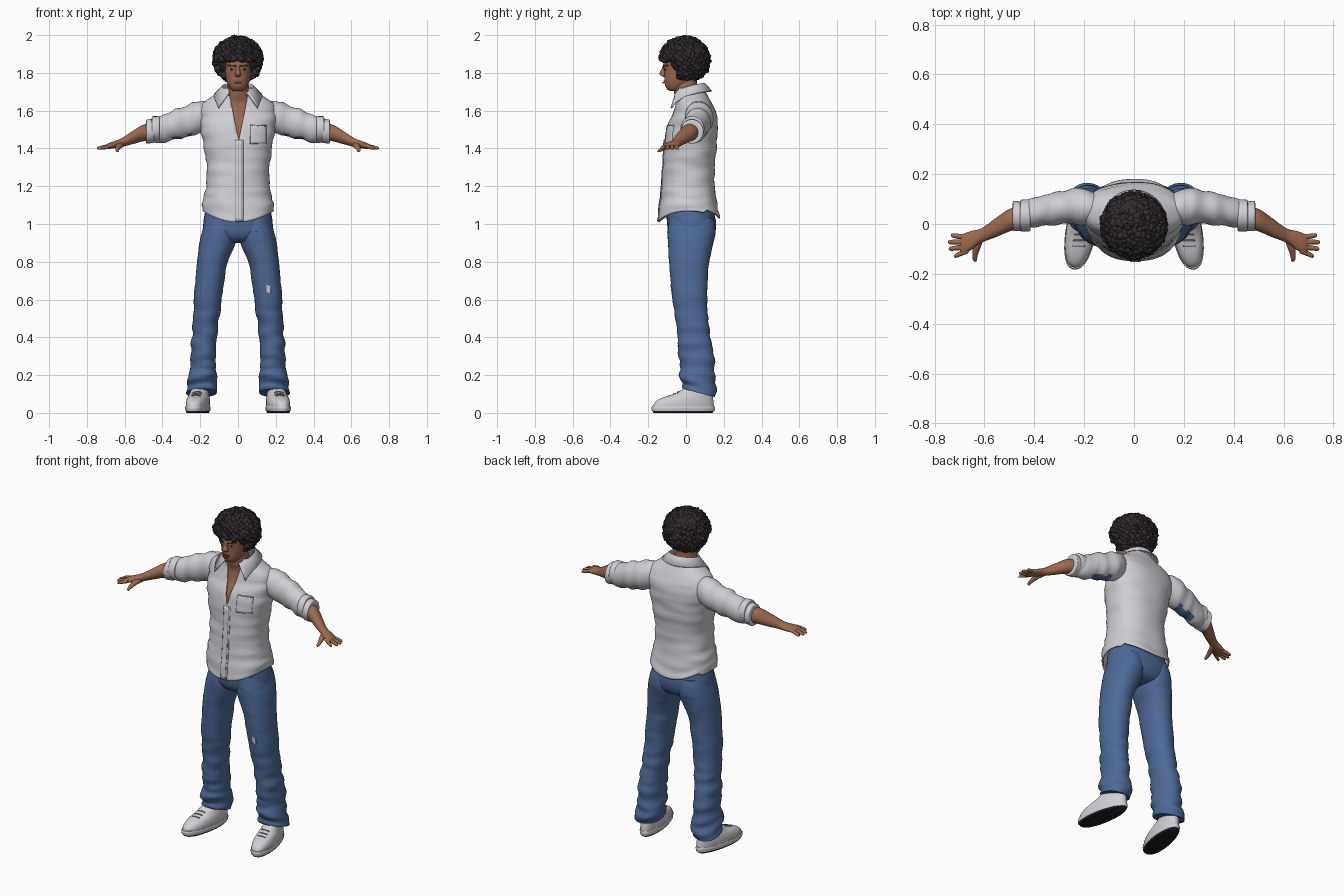
import bpy, bmesh, math, random
from mathutils import Vector, Matrix, noise
from mathutils.bvhtree import BVHTree

random.seed(4)
if "Cube" in bpy.data.objects:
    bpy.data.objects.remove(bpy.data.objects["Cube"])


def material(name, rgb):
    m = bpy.data.materials.new(name)
    m.use_nodes = True
    m.diffuse_color = (*rgb, 1)
    m.node_tree.nodes["Principled BSDF"].inputs["Base Color"].default_value = (*rgb, 1)
    return m


shirt_white = material("shirt white", (.62, .62, .66))
denim = material("denim blue", (.075, .14, .31))
skin = material("skin brown", (.34, .145, .08))
lip_brown = material("lip brown", (.2, .07, .05))
hair_black = material("hair black", (.032, .026, .03))
shoe_white = material("shoe white", (.64, .63, .66))
sole_black = material("sole black", (.012, .012, .014))
seam_grey = material("seam grey", (.2, .2, .22))
made = []


def finish(name, bm, mat, mirror=False, thick=0):
    bmesh.ops.recalc_face_normals(bm, faces=bm.faces)
    me = bpy.data.meshes.new(name)
    bm.to_mesh(me)
    bm.free()
    me.materials.append(mat)
    ob = bpy.data.objects.new(name, me)
    bpy.context.collection.objects.link(ob)
    if thick:
        mod = ob.modifiers.new("thickness", 'SOLIDIFY')
        mod.thickness, mod.offset = thick, -1
    if mirror:
        ob.modifiers.new("mirror", 'MIRROR').use_mirror_merge = False
    made.append(ob)
    return ob


def dense(rows, n):
    """Smoothly interpolate the cross-section rows."""
    out = []
    for i in range(len(rows) - 1):
        a, b, c, d = (rows[max(0, min(len(rows) - 1, i + k))] for k in (-1, 0, 1, 2))
        for t in (k / n for k in range(n)):
            out.append([q + .5 * t * (r - p + t * (2*p - 5*q + 4*r - s + t * (3*(q - r) + s - p)))
                        for p, q, r, s in zip(a, b, c, d)])
    return out + [list(rows[-1])]


def sweep(axis, rows, fold=None, power=2, bend=None, caps=True, n=5, seg=32):
    """Stack ellipses along an axis: (position, centre a, centre b, radius a, radius b)."""
    bm, rings = bmesh.new(), []
    stretch = Vector([24 if k == axis else 6 for k in range(3)])
    for t, ca, cb, ra, rb in dense(rows, n):
        ring = []
        for k in range(seg):
            ang = math.tau * k / seg
            u, v = (math.copysign(abs(f) ** (2 / power), f) for f in (math.cos(ang), math.sin(ang)))
            ra, rb = max(ra, .001), max(rb, .001)
            co = [ca + ra * u, cb + rb * v]
            co.insert(axis, t)
            if fold:
                w = fold(t) * noise.noise(Vector(co) * stretch)
                co = [ca + ra * u * (1 + w), cb + rb * v * (1 + w)]
                co.insert(axis, t)
            co = Vector(co)
            ring.append(bm.verts.new(bend(co) if bend else co))
        rings.append(ring)
    for lo, hi in zip(rings, rings[1:]):
        for k in range(seg):
            bm.faces.new((lo[k - 1], lo[k], hi[k], hi[k - 1]))
    if caps:
        bm.faces.new(rings[0])
        bm.faces.new(rings[-1])
    return bm


def patch(name, mat, target, centre, size, tilt=0, down=False, mirror=False, thick=.005, n=8):
    """Lay a thin plate onto the front (or the top) of another part."""
    bpy.context.view_layer.update()
    tree = BVHTree.FromObject(target, bpy.context.evaluated_depsgraph_get())
    bm, grid = bmesh.new(), []
    ray = Vector((0, 0, -1)) if down else Vector((0, 1, 0))
    for i in range(n + 1):
        for j in range(n + 1):
            a = (i / n - .5) * size[0]
            x, h = centre[0] + a, centre[1] + (j / n - .5) * size[1] + tilt * a
            start = Vector((x, h, 1)) if down else Vector((x, -1, h))
            hit = tree.ray_cast(start, ray)[0] or tree.find_nearest(start)[0]
            grid.append(bm.verts.new(hit - ray * thick * .6))
    for i in range(n):
        for j in range(n):
            k = i * (n + 1) + j
            bm.faces.new((grid[k], grid[k + 1], grid[k + n + 2], grid[k + n + 1]))
    return finish(name, bm, mat, mirror, thick)


# Shirt body with curved hem and open neck
def hem(co):
    drop = max(0, (1.2 - co.z) / .19)
    co.z += drop * (.06 * min(1, (co.x / .19) ** 2) + .02 * (co.y > .1))
    return co


bm = sweep(2, [(1.01, 0, .015, .19, .163), (1.1, 0, .013, .184, .152), (1.2, 0, .012, .168, .14),
               (1.3, 0, .015, .166, .136), (1.4, 0, .022, .18, .14), (1.5, 0, .032, .198, .136),
               (1.58, 0, .045, .205, .117), (1.635, 0, .042, .19, .097), (1.67, 0, .035, .145, .085),
               (1.7, 0, .025, .1, .08), (1.72, 0, .02, .085, .076)],
           fold=lambda t: .05 if t < 1.6 else 0, power=2.3, bend=hem, caps=False, seg=56)
tip = Vector((.004, 0, 1.445))
edges = [Vector((.255, 0, s * .052)) for s in (1, -1)]
for e in edges:
    front = [f for f in bm.faces if f.calc_center_median().y < -.01 and f.calc_center_median().z > 1.4]
    geom = front + list({x for f in front for x in (*f.edges, *f.verts)})
    bmesh.ops.bisect_plane(bm, geom=geom, plane_co=tip, plane_no=Vector((e.x, 0, -e.z)))
gap = []
for f in bm.faces:
    c = f.calc_center_median() - tip
    if c.y < -.01 and c.z > 0 and abs(c.x) < c.z * .052 / .255:
        gap.append(f)
bmesh.ops.delete(bm, geom=gap, context='FACES')
shirt = finish("shirt_body", bm, shirt_white, thick=.008)

# Shirt front: button band, seams, breast pocket
patch("button_band", shirt_white, shirt, (.006, 1.23), (.044, .43), thick=.006, n=20)
for x in (-.014, .018):
    patch("band_seam", seam_grey, shirt, (x, 1.23), (.003, .43), thick=.008, n=20)
patch("breast_pocket", shirt_white, shirt, (.108, 1.475), (.085, .1), thick=.006)
patch("pocket_seam", seam_grey, shirt, (.108, 1.522), (.08, .004), tilt=-.08, thick=.009)

# Collar
bm, strip = bmesh.new(), []
for k in range(33):
    t = k / 16 - 1
    a = math.pi / 2 + t * 2.6
    c, s = math.cos(a), math.sin(a)
    strip.append([bm.verts.new(p) for p in (
        (.078 * c, .015 + .078 * s, 1.72 - .04 * t * t),
        (.084 * c, .015 + .084 * s, 1.748 - .05 * t * t),
        (.125 * c - .04 * t ** 5, .02 + .118 * s, 1.705 - .09 * abs(t) ** 3))])
for p, q in zip(strip, strip[1:]):
    for i in (0, 1):
        bm.faces.new((p[i], p[i + 1], q[i + 1], q[i]))
finish("collar", bm, shirt_white, thick=.007)

# Sleeves with rolled cuffs
sleeves = finish("sleeves", sweep(0, [(.13, .06, 1.575, .05, .07), (.2, .068, 1.567, .073, .086),
                                      (.27, .068, 1.545, .068, .082), (.35, .055, 1.52, .062, .077),
                                      (.42, .042, 1.496, .057, .07), (.46, .035, 1.488, .054, .062)],
                                  fold=lambda t: .13 if t > .2 else .04), shirt_white, mirror=True)
sleeves.data.materials.append(denim)
for p in sleeves.data.polygons:
    if p.normal.z < -.8 and .24 < p.center.x < .36:
        p.material_index = 1
for x, grow in ((.435, 1.06), (.465, 1)):
    rows = [(x + d, .078 - x * .1, 1.675 - x * .4, .06 * grow * r, .064 * grow * r)
            for d, r in ((-.02, .9), (-.015, 1), (.012, 1.02), (.02, .98), (.022, .8))]
    finish("rolled_cuff", sweep(0, rows, fold=lambda t: .08, n=3), shirt_white, mirror=True)

# Forearms, hands, fingers
finish("forearms", sweep(0, [(.43, .035, 1.49, .045, .045), (.5, .015, 1.482, .045, .044),
                             (.55, -.012, 1.461, .039, .036), (.6, -.04, 1.438, .03, .026),
                             (.625, -.052, 1.428, .03, .022), (.655, -.067, 1.42, .038, .019),
                             (.685, -.08, 1.413, .04, .015), (.698, -.084, 1.411, .03, .008)]),
       skin, mirror=True)
for name, y0, x1, y1 in (("little_fingers", -.055, .735, -.045), ("ring_fingers", -.072, .747, -.073),
                         ("middle_fingers", -.09, .744, -.1), ("index_fingers", -.106, .722, -.13)):
    rows = [(.665 + (x1 - .665) * t, y0 + (y1 - y0) * t, 1.417 - .017 * t, r, r)
            for t, r in ((0, .011), (.5, .0105), (.85, .009), (.96, .006), (1, .001))]
    finish(name, sweep(0, rows, seg=12), skin, mirror=True)
finish("thumbs", sweep(1, [(-.05, .615, 1.422, .016, .016), (-.09, .63, 1.412, .016, .014),
                           (-.125, .638, 1.397, .011, .011), (-.145, .638, 1.388, .008, .008),
                           (-.152, .637, 1.385, .001, .001)], seg=14), skin, mirror=True)

# Chest and neck
finish("chest_and_neck", sweep(2, [(1.4, 0, .02, .15, .122), (1.5, 0, .032, .17, .118),
                                   (1.58, 0, .04, .15, .098), (1.64, 0, .03, .11, .078),
                                   (1.68, 0, .01, .07, .07), (1.72, 0, -.003, .058, .063),
                                   (1.78, 0, 0, .055, .06)]), skin)

# Head, nose, ears
head = finish("head", sweep(2, [(1.703, 0, -.062, .018, .02), (1.71, 0, -.06, .034, .036),
                                (1.73, 0, -.05, .049, .06), (1.76, 0, -.032, .062, .082),
                                (1.8, 0, -.017, .071, .099), (1.85, 0, -.008, .076, .112),
                                (1.9, 0, -.003, .076, .105), (1.95, 0, 0, .055, .075),
                                (1.97, 0, 0, .02, .03)], power=2.2), skin)
finish("nose", sweep(2, [(1.778, 0, -.113, .008, .006), (1.786, 0, -.119, .017, .015),
                         (1.798, 0, -.122, .015, .018), (1.82, 0, -.117, .009, .013),
                         (1.845, 0, -.113, .009, .007)], seg=16), skin)
finish("ears", sweep(2, [(1.765, .07, .005, .004, .006), (1.78, .074, .008, .009, .016),
                         (1.81, .078, .012, .011, .022), (1.825, .078, .014, .004, .01)], seg=16),
       skin, mirror=True)

# Painted face details
patch("eyebrows", hair_black, head, (.035, 1.838), (.04, .009), tilt=.1, mirror=True)
patch("eye_whites", shirt_white, head, (.034, 1.818), (.024, .007), mirror=True, thick=.003)
patch("irises", hair_black, head, (.034, 1.818), (.01, .008), mirror=True, thick=.004)
patch("upper_lip", lip_brown, head, (0, 1.757), (.042, .006), thick=.004)
patch("lower_lip", lip_brown, head, (0, 1.749), (.032, .007), thick=.007)

# Curly hair: a cap covered with rough curls
bm = bmesh.new()
bmesh.ops.create_icosphere(bm, subdivisions=4, radius=1, matrix=Matrix.Translation((0, .01, 1.877))
                           @ Matrix.Diagonal((.122, .112, .11, 1)))
count = 420
for k in range(count):
    z = 1 - 2 * (k + .5) / count
    r, a = math.sqrt(1 - z * z), k * 2.39996
    p = Vector((.118 * r * math.cos(a), -.007 + .119 * r * math.sin(a), 1.869 + .11 * z))
    if p.z < 1.757 or (p.y < -.04 and p.z < 1.868):
        continue
    if p.z < 1.79 and abs(p.x) < .05 and p.y < .04:
        continue
    size = random.uniform(.017, .025)
    spin = Matrix.Rotation(random.uniform(0, 6), 4, Vector((random.random(), random.random(), 1)))
    curl = bmesh.ops.create_icosphere(bm, subdivisions=2, radius=size, matrix=Matrix.Translation(p)
                                      @ spin @ Matrix.Diagonal((1, .75, .85, 1)))
    for v in curl["verts"]:
        v.co = p + (v.co - p) * random.uniform(.82, 1.2)
finish("curly_hair", bm, hair_black)

# Jeans
finish("jeans_seat", sweep(2, [(1.1, 0, .02, .165, .12), (1.05, 0, .024, .177, .127),
                               (1, 0, .03, .184, .13), (.95, 0, .03, .18, .123),
                               (.915, 0, .03, .12, .1), (.9, 0, .03, .05, .06)], power=2.3), denim)


def cuff_slope(co):
    co.z -= max(0, .25 - co.z) * (co.y - .07) * 1.8
    return co


legs = finish("jeans_legs", sweep(2, [(1.03, .09, .028, .08, .115), (.97, .097, .03, .09, .126),
                                      (.9, .108, .025, .097, .121), (.8, .136, .016, .081, .106),
                                      (.7, .149, .017, .077, .098), (.6, .16, .02, .075, .092),
                                      (.5, .169, .03, .069, .087), (.4, .176, .043, .067, .087),
                                      (.3, .183, .056, .069, .093), (.2, .186, .062, .074, .093),
                                      (.14, .189, .068, .078, .09), (.105, .19, .07, .076, .087)],
                                  fold=lambda t: .03 + .17 * max(0, min(1, (.7 - t) * 2)),
                                  power=2.2, bend=cuff_slope, seg=40, n=7), denim, mirror=True)
patch("torn_knee_patch", shirt_white, legs, (.162, .655), (.024, .042), tilt=-.5, thick=.004)
patch("fly_seam", denim, legs, (.012, .97), (.006, .09), thick=.006)


# Shoes turned slightly outward, narrower at the heel
def turn_out(co):
    co.x = .2 + (co.x - .2) * (1 - .9 * max(0, co.y)) + (.06 - co.y) * .15
    return co


def shoe_part(name, mat, rows):
    return finish(name, sweep(2, rows, power=2.3, bend=turn_out, seg=40), mat, mirror=True)


shoe_part("shoe_treads", sole_black, [(0, .2, -.015, .054, .155), (.006, .2, -.015, .057, .161),
                                      (.012, .2, -.015, .057, .161)])
shoe_part("shoe_midsoles", shoe_white, [(.01, .2, -.015, .06, .165), (.025, .2, -.015, .062, .168),
                                        (.036, .2, -.015, .06, .165)])
uppers = shoe_part("shoe_uppers", shoe_white,
                   [(.03, .2, -.014, .058, .162), (.055, .2, -.01, .059, .156),
                    (.078, .2, .006, .056, .137), (.1, .2, .038, .05, .104),
                    (.125, .2, .062, .046, .08), (.15, .2, .075, .042, .06)])
for y in (-.09, -.067, -.044):
    patch("shoe_laces", seam_grey, uppers, (.2 + (.06 - y) * .15, y), (.05, .006), down=True,
          mirror=True, thick=.006)

# Smooth shading with sharp edges kept
bpy.ops.object.select_all(action='DESELECT')
for ob in made:
    ob.select_set(True)
bpy.context.view_layer.objects.active = made[0]
bpy.ops.object.shade_smooth_by_angle(angle=math.radians(50))
